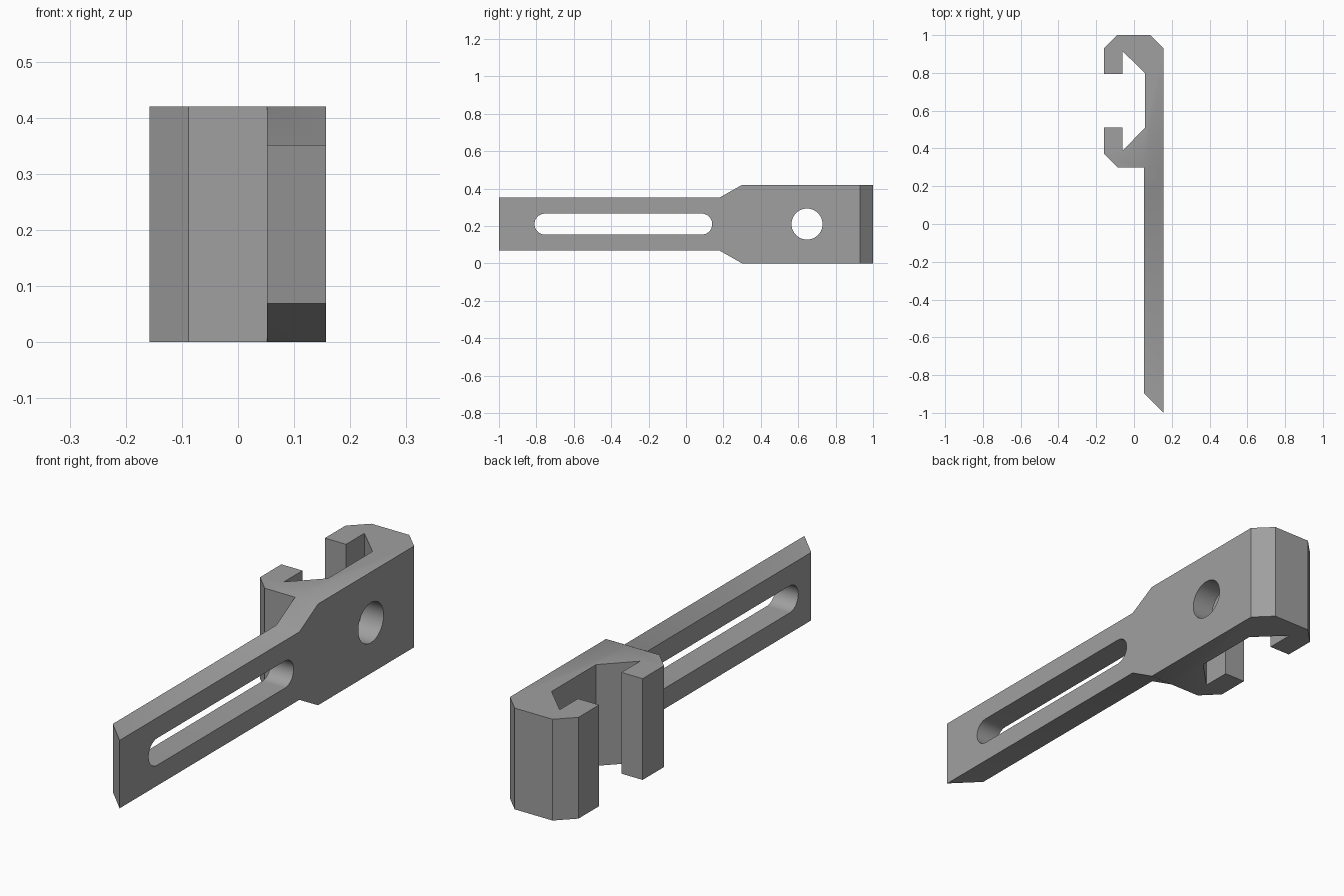
import bpy, bmesh, math
from mathutils import Vector

if "Cube" in bpy.data.objects:
    bpy.data.objects.remove(bpy.data.objects["Cube"])

HEIGHT = 0.42
MID = HEIGHT / 2

metal = bpy.data.materials.new("plain grey")
metal.diffuse_color = (0.35, 0.35, 0.35, 1)
metal.use_nodes = True
metal.node_tree.nodes["Principled BSDF"].inputs["Base Color"].default_value = metal.diffuse_color


def prism(name, points, place, sweep):
    """Extrude a closed outline of 2D points along the sweep vector."""
    bm = bmesh.new()
    face = bm.faces.new([bm.verts.new(place(a, b)) for a, b in points])
    top = bmesh.ops.extrude_face_region(bm, geom=[face])["geom"]
    bmesh.ops.translate(bm, vec=Vector(sweep),
                        verts=[v for v in top if isinstance(v, bmesh.types.BMVert)])
    bmesh.ops.recalc_face_normals(bm, faces=bm.faces)
    mesh = bpy.data.meshes.new(name)
    bm.to_mesh(mesh)
    bm.free()
    obj = bpy.data.objects.new(name, mesh)
    bpy.context.collection.objects.link(obj)
    mesh.materials.append(metal)
    return obj


def side_cutter(name, points):
    obj = prism(name, points, lambda y, z: (-0.5, y, z), (1, 0, 0))
    obj.hide_render = True
    return obj


def slot_outline(y0, y1, radius, steps=24):
    """Stadium outline whose end arcs are centred at y0 and y1."""
    pts = []
    for centre, start in ((y1, -math.pi / 2), (y0, math.pi / 2)):
        for i in range(steps + 1):
            a = start + math.pi * i / steps
            pts.append((centre + radius * math.cos(a), MID + radius * math.sin(a)))
    return pts


# Plan outline: long arm with a bevelled tip and a C-shaped channel
plan = [(0.157, -1), (0.157, 0.93), (0.086, 1), (-0.088, 1), (-0.158, 0.93),
        (-0.158, 0.795), (-0.061, 0.795), (-0.061, 0.915), (0.057, 0.80),
        (0.057, 0.508), (-0.061, 0.388), (-0.061, 0.51), (-0.158, 0.51),
        (-0.158, 0.37), (-0.088, 0.30), (0.052, 0.30), (0.052, -0.895)]
bracket = prism("slotted_bracket", plan, lambda x, y: (x, y, 0), (0, 0, HEIGHT))

# Side outline: narrow arm flaring out to the full channel height
upper = [(-1.1, 0.141), (0.178, 0.141), (0.30, MID), (0.30, 0.3), (1.1, 0.3)]
side = [(y, MID - h) for y, h in upper] + [(y, MID + h) for y, h in reversed(upper)]

# Arm slot and round bolt hole
circle = [(0.647 + 0.083 * math.cos(math.tau * i / 48),
           MID + 0.083 * math.sin(math.tau * i / 48)) for i in range(48)]
cutters = [(side_cutter("side_trim", side), "INTERSECT"),
           (side_cutter("arm_slot", slot_outline(-0.754, 0.084, 0.056)), "DIFFERENCE"),
           (side_cutter("bolt_hole", circle), "DIFFERENCE")]

bpy.context.view_layer.objects.active = bracket
bracket.select_set(True)
for cutter, operation in cutters:
    mod = bracket.modifiers.new(cutter.name, "BOOLEAN")
    mod.operation, mod.solver, mod.object = operation, "EXACT", cutter
    bpy.ops.object.modifier_apply(modifier=mod.name)
    bpy.data.objects.remove(cutter)

bpy.ops.object.shade_smooth_by_angle(angle=math.radians(30))
